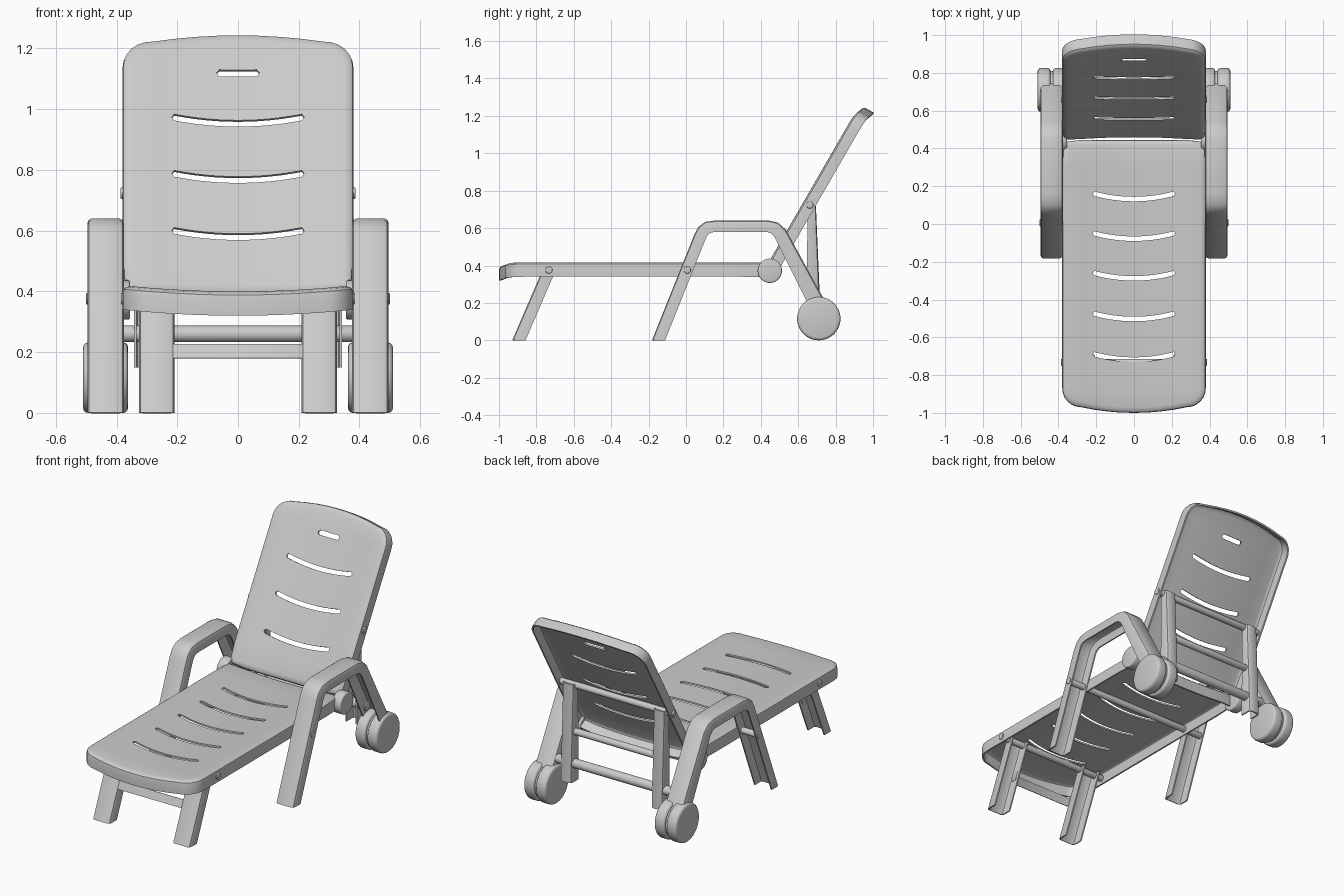
import bpy, bmesh, math
from mathutils import Matrix, Vector

if "Cube" in bpy.data.objects:
    bpy.data.objects.remove(bpy.data.objects["Cube"])

grey = bpy.data.materials.new("grey_plastic")
grey.diffuse_color = (0.6, 0.6, 0.6, 1)
grey.use_nodes = True
grey.node_tree.nodes["Principled BSDF"].inputs["Base Color"].default_value = grey.diffuse_color


def add_object(name, bm):
    me = bpy.data.meshes.new(name)
    bm.to_mesh(me)
    bm.free()
    me.materials.append(grey)
    ob = bpy.data.objects.new(name, me)
    bpy.context.collection.objects.link(ob)
    return ob


def bake(ob):
    """Replace the mesh by its modified result."""
    bpy.context.view_layer.update()
    dg = bpy.context.evaluated_depsgraph_get()
    me = bpy.data.meshes.new_from_object(ob.evaluated_get(dg))
    ob.modifiers.clear()
    ob.data = me


def slot_cutters(slots):
    """Each slot: (position, half length, half width, sag at the middle)."""
    bm = bmesh.new()
    for c, hl, hw, sag in slots:
        xs = [hl * k / 6 for k in range(-6, 7)]
        mid = [(x, c + sag * (1 - (x / hl) ** 2)) for x in xs]
        low = [(x, y - hw) for x, y in mid]
        high = [(x, y + hw) for x, y in reversed(mid)]
        ends = [(hl + hw * 0.7, c)], [(-hl - hw * 0.7, c)]
        pts = low + ends[0] + high + ends[1]
        f = bm.faces.new([bm.verts.new((x, y, -0.12)) for x, y in pts])
        ret = bmesh.ops.extrude_face_region(bm, geom=[f])
        for v in ret["geom"]:
            if isinstance(v, bmesh.types.BMVert):
                v.co.z = 0.1
    bmesh.ops.recalc_face_normals(bm, faces=bm.faces)
    return add_object("slot_cutter", bm)


def panel(name, L, skirt, slots, matrix):
    """Dished shell with rounded free end, turned-down rim and slots."""
    bm = bmesh.new()
    pts = [(-0.35, 0.015), (0.35, 0.015)]
    arc = [(0.28 + 0.07 * math.cos(a * math.pi / 12),
            L - 0.13 + 0.07 * math.sin(a * math.pi / 12)) for a in range(7)]
    bow = [(x, L - 0.03 - 0.03 * (x / 0.28) ** 2)
           for x in (0.21, 0.14, 0.07, 0, -0.07, -0.14, -0.21)]
    pts += arc + bow + [(-x, y) for x, y in reversed(arc)]
    bm.faces.new([bm.verts.new((x, y, 0)) for x, y in pts])
    cuts = [((0.07 * k, 0, 0), (1, 0, 0)) for k in range(-4, 5)]
    n = int(L / 0.12)
    cuts += [((0, L * k / n, 0), (0, 1, 0)) for k in range(1, n)]
    for co, no in cuts:
        bmesh.ops.bisect_plane(bm, geom=bm.verts[:] + bm.edges[:] + bm.faces[:],
                               dist=1e-4, plane_co=co, plane_no=no)
    for out, down in ((0.018, 0.004), (0.009, 0.008), (0.003, 0.013), (0, skirt - 0.025)):
        rim = [e for e in bm.edges if e.is_boundary]
        ret = bmesh.ops.extrude_edge_only(bm, edges=rim)
        for v in ret["geom"]:
            if isinstance(v, bmesh.types.BMVert):
                core = Vector((max(-0.28, min(0.28, v.co.x)),
                               max(0.07, min(L - 0.13, v.co.y)), v.co.z))
                v.co += (v.co - core).normalized() * out
                v.co.z -= down
    for v in bm.verts:
        v.co.z -= 0.02 * max(0, 1 - (v.co.x / 0.38) ** 2)
    bmesh.ops.recalc_face_normals(bm, faces=bm.faces)
    mid = min(bm.faces, key=lambda f: (f.calc_center_median() - Vector((0, L / 2, 0))).length)
    if mid.normal.z < 0:
        bmesh.ops.reverse_faces(bm, faces=bm.faces)
    ob = add_object(name, bm)
    cutter = slot_cutters(slots)
    cutter.hide_render = True
    s = ob.modifiers.new("thickness", 'SOLIDIFY')
    s.thickness, s.offset = 0.01, -1
    b = ob.modifiers.new("slots", 'BOOLEAN')
    b.object, b.operation, b.solver = cutter, 'DIFFERENCE', 'EXACT'
    bake(ob)
    bpy.data.objects.remove(cutter)
    ob.data.transform(matrix)
    return ob


def channel(name, outer, inner, x0, x1):
    """U-shaped channel swept along matching outer and inner (y, z) paths."""
    bm = bmesh.new()
    c = 0.012
    section = [(x0, 1), (x0, 0.22), (x0 + c * 0.3, 0.07), (x0 + c, 0),
               (x1 - c, 0), (x1 - c * 0.3, 0.07), (x1, 0.22), (x1, 1)]
    rows = []
    for (yo, zo), (yi, zi) in zip(outer, inner):
        rows.append([bm.verts.new((x, yo + (yi - yo) * t, zo + (zi - zo) * t))
                     for x, t in section])
    for a, b in zip(rows, rows[1:]):
        for i in range(len(section) - 1):
            bm.faces.new((a[i], a[i + 1], b[i + 1], b[i]))
    bmesh.ops.recalc_face_normals(bm, faces=bm.faces)
    ob = add_object(name, bm)
    s = ob.modifiers.new("thickness", 'SOLIDIFY')
    s.thickness, s.offset = 0.008, 0
    bake(ob)
    return ob


def rod(name, y, z, r, x0, x1, bevel=0.004, seg=32):
    """Cylinder along x with rounded rims."""
    bm = bmesh.new()
    m = Matrix.Translation(((x0 + x1) / 2, y, z)) @ Matrix.Rotation(math.pi / 2, 4, 'Y')
    bmesh.ops.create_cone(bm, cap_ends=True, segments=seg, radius1=r, radius2=r,
                          depth=abs(x1 - x0), matrix=m)
    rims = [e for e in bm.edges if any(len(f.verts) > 4 for f in e.link_faces)]
    bmesh.ops.bevel(bm, geom=rims, offset=bevel, segments=3, profile=0.5, affect='EDGES')
    return add_object(name, bm)


# Seat and backrest shells
panel("seat", 1.43, 0.08,
      [(y, 0.21, 0.012, 0.028) for y in (0.27, 0.48, 0.69, 0.905, 1.12)],
      Matrix.Translation((0, 0.43, 0.42)) @ Matrix.Rotation(math.pi, 4, 'Z'))
panel("backrest", 0.972, 0.07,
      [(y, 0.21, 0.012, -0.02) for y in (0.647, 0.433, 0.216)] + [(0.818, 0.062, 0.013, 0)],
      Matrix.Translation((0, 0.44, 0.42)) @ Matrix.Rotation(math.radians(60), 4, 'X'))

# Armrest side profile, outer and inner edge
arm_out = [(-0.178, 0), (0.048, 0.565), (0.07, 0.605), (0.105, 0.63), (0.16, 0.637),
           (0.44, 0.637), (0.49, 0.626), (0.53, 0.59), (0.744, 0.2)]
arm_in = [(-0.112, 0), (0.108, 0.55), (0.12, 0.568), (0.138, 0.577), (0.16, 0.58),
          (0.43, 0.58), (0.455, 0.573), (0.475, 0.55), (0.65, 0.2)]

for side, s in (("right", 1), ("left", -1)):
    def span(a, b):
        return (a, b) if s > 0 else (-b, -a)
    channel(side + "_armrest", arm_out, arm_in, *span(0.38, 0.492))
    channel(side + "_front_leg", [(-0.925, 0), (-0.757, 0.39)],
            [(-0.858, 0), (-0.69, 0.39)], *span(0.213, 0.322))
    channel(side + "_back_support", [(0.715, 0.15), (0.69, 0.735)],
            [(0.645, 0.15), (0.65, 0.735)], *span(0.27, 0.338))
    # Wheel in two halves with a groove between
    rod(side + "_wheel_inner", 0.71, 0.116, 0.116, *span(0.362, 0.43), bevel=0.016, seg=48)
    rod(side + "_wheel_outer", 0.71, 0.116, 0.116, *span(0.442, 0.51), bevel=0.016, seg=48)
    rod(side + "_wheel_hub", 0.71, 0.116, 0.1, *span(0.425, 0.447), seg=48)
    rod(side + "_hinge_disc", 0.448, 0.372, 0.065, *span(0.355, 0.415), bevel=0.008)

# Cross plate of the front legs
channel("front_leg_crossbar", [(-0.845, 0.18), (-0.826, 0.225)],
        [(-0.80, 0.18), (-0.781, 0.225)], -0.215, 0.215)

# Rods with rounded knob ends
rod("front_leg_pivot", -0.733, 0.376, 0.019, -0.386, 0.386)
rod("armrest_pivot", 0.007, 0.376, 0.019, -0.5, 0.5)
rod("backrest_pivot", 0.662, 0.724, 0.019, -0.387, 0.387)
rod("support_middle_bar", 0.675, 0.45, 0.02, -0.28, 0.28)
rod("rear_axle_bar", 0.68, 0.26, 0.027, -0.39, 0.39)

# Smooth shading with sharp edges kept
bpy.ops.object.select_all(action='DESELECT')
for ob in bpy.data.objects:
    ob.select_set(True)
    bpy.context.view_layer.objects.active = ob
bpy.ops.object.shade_smooth_by_angle(angle=math.radians(35))
